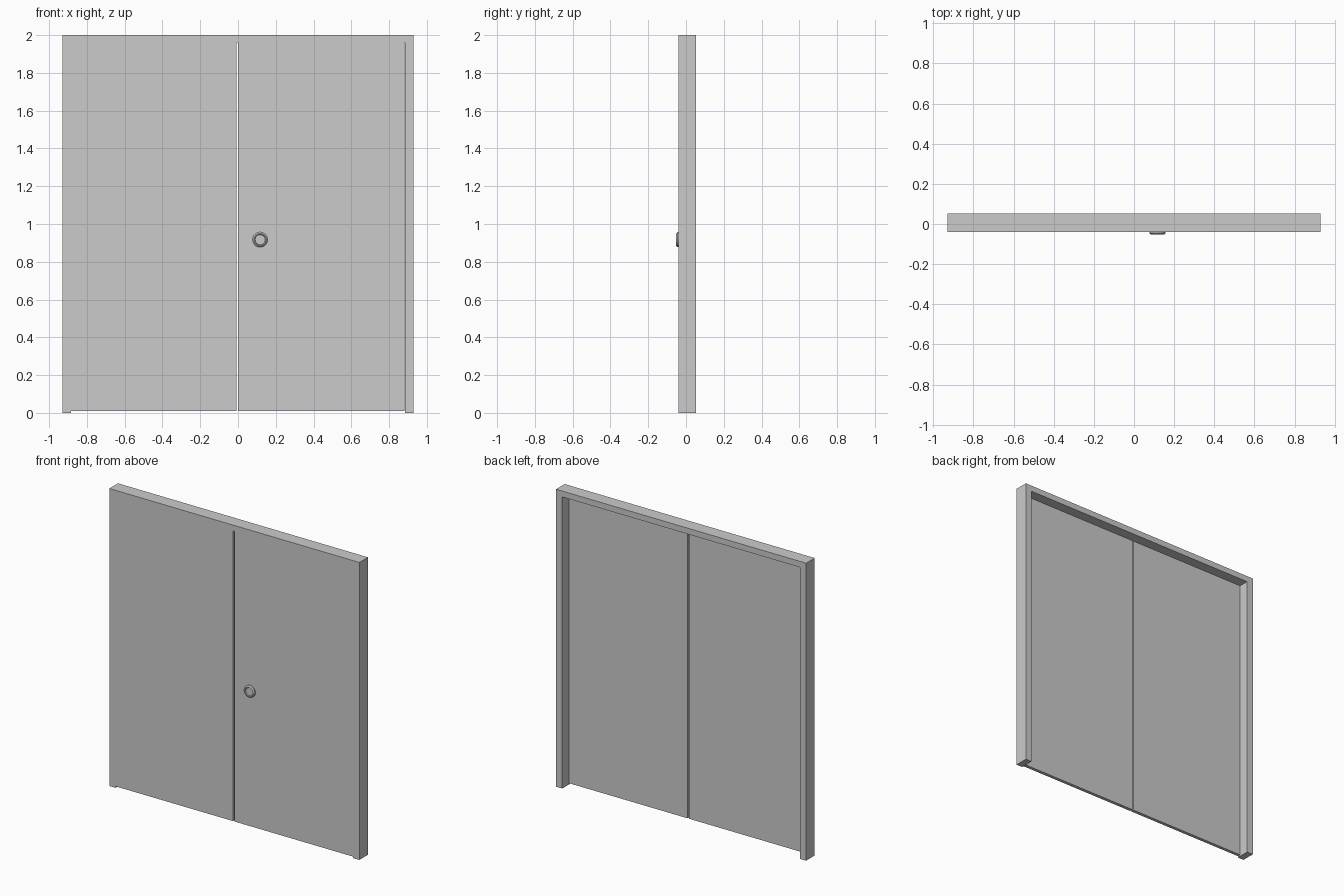
import bpy, bmesh, math
from mathutils import Matrix

if "Cube" in bpy.data.objects:
    bpy.data.objects.remove(bpy.data.objects["Cube"])

FRONT, BACK = -0.039, 0.052      # frame depth range
HALF_W, JAMB, HEAD_Z = 0.93, 0.046, 1.96
INNER = HALF_W - JAMB


def finish(name, bm):
    bmesh.ops.recalc_face_normals(bm, faces=bm.faces)
    me = bpy.data.meshes.new(name)
    bm.to_mesh(me)
    bm.free()
    ob = bpy.data.objects.new(name, me)
    bpy.context.collection.objects.link(ob)
    return ob


def box(name, x, y, z):
    bm = bmesh.new()
    size = [b - a for a, b in (x, y, z)]
    mid = [(a + b) / 2 for a, b in (x, y, z)]
    bmesh.ops.create_cube(bm, size=1, matrix=Matrix.Translation(mid) @ Matrix.Diagonal((*size, 1)))
    return finish(name, bm)


# Frame: one U-shaped outline, extruded front to back
outline = [(-HALF_W, 0), (-HALF_W, 2), (HALF_W, 2), (HALF_W, 0),
           (INNER, 0), (INNER, HEAD_Z), (-INNER, HEAD_Z), (-INNER, 0)]
bm = bmesh.new()
face = bm.faces.new([bm.verts.new((x, FRONT, z)) for x, z in outline])
ext = bmesh.ops.extrude_face_region(bm, geom=[face])
bmesh.ops.translate(bm, vec=(0, BACK - FRONT, 0),
                    verts=[g for g in ext["geom"] if isinstance(g, bmesh.types.BMVert)])
finish("door_frame", bm)

# Two thin leaves, flush with the front of the frame
for name, x in (("left_door", (-INNER, -0.009)), ("right_door", (0.0, INNER - 0.002))):
    box(name, x, (FRONT, FRONT + 0.022), (0.01, HEAD_Z))

# Round pull: tapered rim around a shallow dish, turned about the y axis
profile = [(0.040, 0.0), (0.040, 0.006), (0.033, 0.013), (0.029, 0.013),
           (0.026, 0.009), (0.0, 0.009)]
bm = bmesh.new()
pts = [bm.verts.new((r, -h, 0)) for r, h in profile]
edges = [bm.edges.new(p) for p in zip(pts, pts[1:])]
bmesh.ops.spin(bm, geom=pts + edges, cent=(0, 0, 0), axis=(0, 1, 0),
               angle=2 * math.pi, steps=24, use_duplicate=False)
bmesh.ops.remove_doubles(bm, verts=bm.verts, dist=1e-5)
bmesh.ops.holes_fill(bm, edges=[e for e in bm.edges if e.is_boundary], sides=0)
pull = finish("door_pull", bm)
pull.location = (0.117, FRONT, 0.917)
bpy.context.view_layer.objects.active = pull
pull.select_set(True)
bpy.ops.object.shade_smooth_by_angle(angle=math.radians(30))
